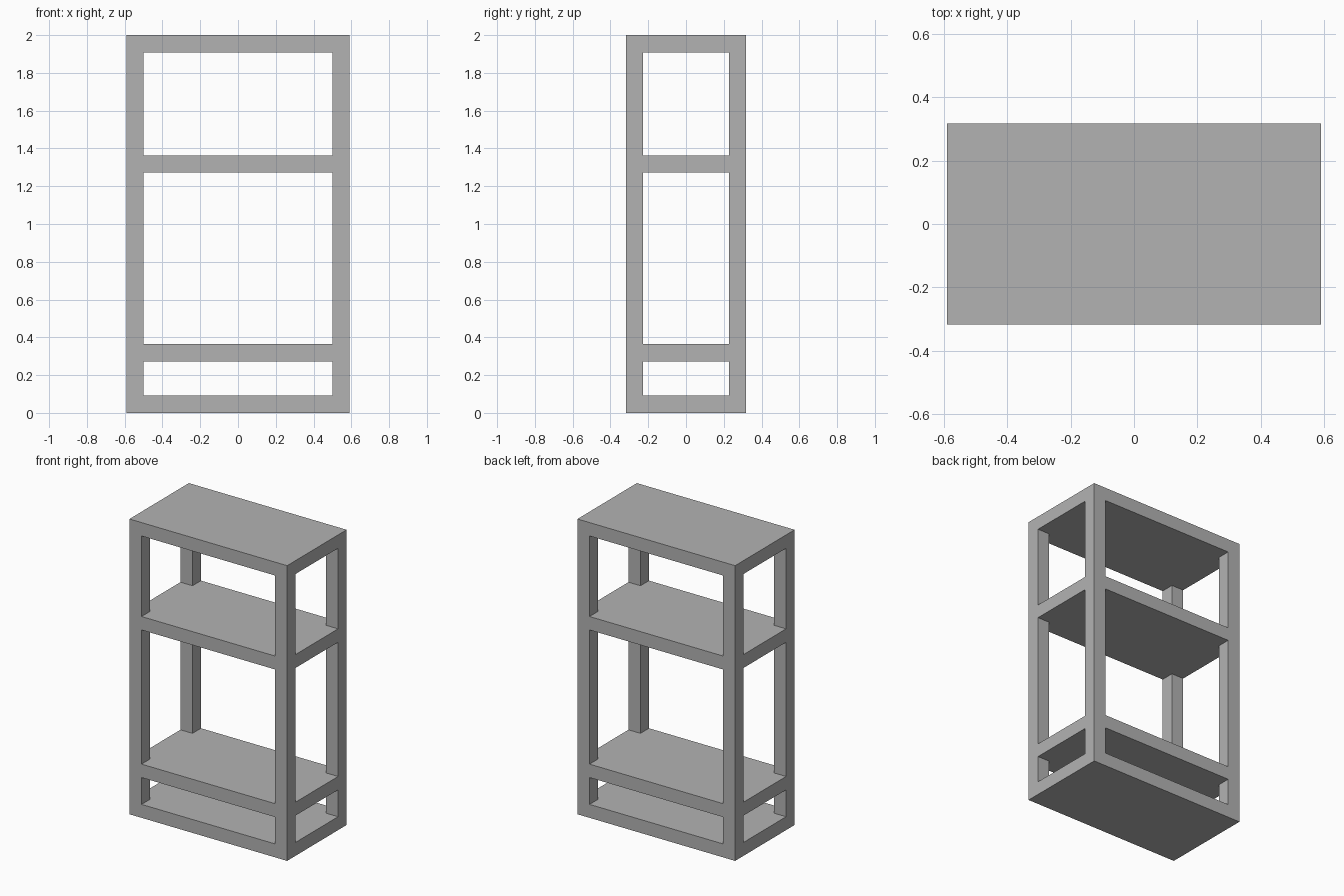
import bpy
from mathutils import Vector

if "Cube" in bpy.data.objects:
    bpy.data.objects.remove(bpy.data.objects["Cube"], do_unlink=True)

U = 1 / 11                       # bar thickness: every size is a multiple of it
WIDTH, DEPTH, HEIGHT = 13, 7, 22
SHELVES = [0, 3, 14, 21]         # underside of each one-bar-thick shelf

grey = bpy.data.materials.new("plain grey")
grey.use_nodes = True
colour = (0.45, 0.45, 0.45, 1)
grey.diffuse_color = colour
grey.node_tree.nodes["Principled BSDF"].inputs["Base Color"].default_value = colour


def box(name, width, depth, bottom, top):
    """Upright box centred on the z axis, measured in bar thicknesses."""
    bpy.ops.mesh.primitive_cube_add(size=1)
    ob = bpy.context.object
    ob.name = name
    size = Vector((width, depth, top - bottom)) * U
    for v in ob.data.vertices:
        v.co = Vector(a * b for a, b in zip(v.co, size))
        v.co.z += (bottom + top) / 2 * U
    ob.data.materials.append(grey)
    return ob


# Solid block that becomes four corner posts and four shelves
frame = box("shelf_frame", WIDTH, DEPTH, 0, HEIGHT)

# Cut each bay open from front to back and from side to side
cutters = []
for lower, upper in zip(SHELVES, SHELVES[1:]):
    for name, w, d in (("front_opening", WIDTH - 2, DEPTH + 2),
                       ("side_opening", WIDTH + 2, DEPTH - 2)):
        cutter = box(name, w, d, lower + 1, upper)
        cutter.hide_render = True
        cutters.append(cutter)
        cut = frame.modifiers.new(name, "BOOLEAN")
        cut.operation = "DIFFERENCE"
        cut.solver = "EXACT"
        cut.object = cutter

# Keep the finished cut and remove the helpers
bpy.context.view_layer.update()
graph = bpy.context.evaluated_depsgraph_get()
finished = bpy.data.meshes.new_from_object(frame.evaluated_get(graph))
frame.modifiers.clear()
frame.data = finished
finished.name = "shelf_frame"
for cutter in cutters:
    bpy.data.objects.remove(cutter, do_unlink=True)
